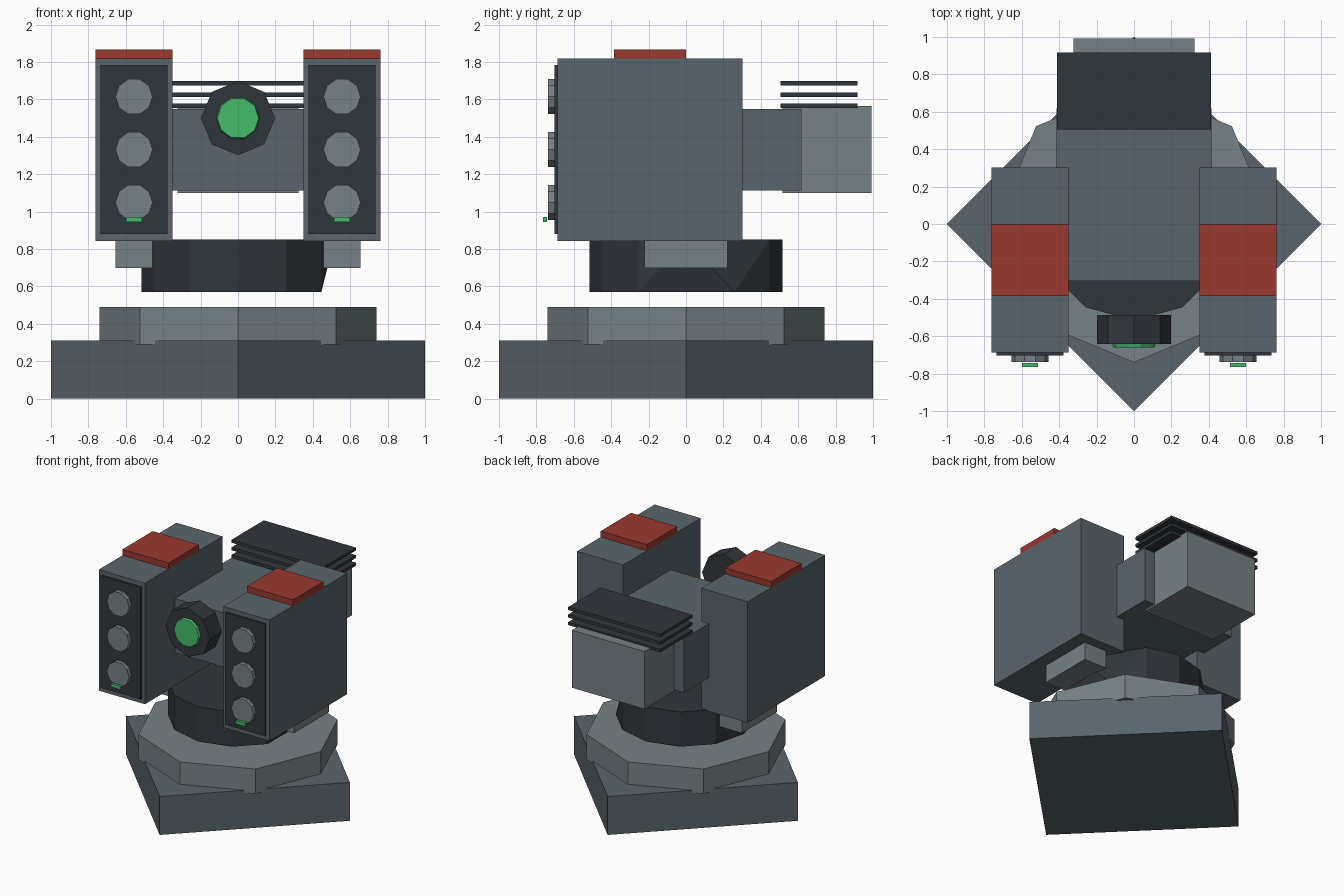
import bpy, bmesh, math
from mathutils import Matrix

if "Cube" in bpy.data.objects:
    bpy.data.objects.remove(bpy.data.objects["Cube"])


def material(name, rgb):
    m = bpy.data.materials.new(name)
    m.diffuse_color = (*rgb, 1)
    m.use_nodes = True
    m.node_tree.nodes["Principled BSDF"].inputs["Base Color"].default_value = m.diffuse_color
    return m


MID = material("steel_mid", (0.10, 0.13, 0.15))
LIGHT = material("steel_light", (0.18, 0.22, 0.24))
DARK = material("steel_dark", (0.03, 0.037, 0.045))
RED = material("red_paint", (0.32, 0.04, 0.03))
GREEN = material("green_glow", (0.06, 0.50, 0.15))


def finish(name, bm, mat):
    bmesh.ops.recalc_face_normals(bm, faces=bm.faces)
    me = bpy.data.meshes.new(name)
    bm.to_mesh(me)
    bm.free()
    me.materials.append(mat)
    ob = bpy.data.objects.new(name, me)
    bpy.context.collection.objects.link(ob)
    return ob


def box(name, x, y, z, mat):
    """Box from (min, max) ranges on each axis."""
    bm = bmesh.new()
    size = [r[1] - r[0] for r in (x, y, z)]
    mid = [sum(r) / 2 for r in (x, y, z)]
    bmesh.ops.create_cube(bm, size=1, matrix=Matrix.Translation(mid) @ Matrix.Diagonal((*size, 1)))
    return finish(name, bm, mat)


def prism(sides, r1, r2, lo, hi):
    """Upright prism around z with its first corner on +x."""
    bm = bmesh.new()
    rings = []
    for r, z in ((r1, lo), (r2, hi)):
        rings.append([bm.verts.new((r * math.cos(math.tau * i / sides),
                                    r * math.sin(math.tau * i / sides), z)) for i in range(sides)])
    for ring in rings:
        bm.faces.new(ring)
    for i in range(sides):
        j = (i + 1) % sides
        bm.faces.new((rings[0][i], rings[0][j], rings[1][j], rings[1][i]))
    return bm


def front_disc(name, sides, r1, r2, x, z, y_back, y_front, mat):
    """Prism whose axis points to the front (-y)."""
    bm = prism(sides, r1, r2, 0, y_back - y_front)
    bm.transform(Matrix.Translation((x, y_back, z)) @ Matrix.Rotation(math.pi / 2, 4, 'X'))
    return finish(name, bm, mat)


# Base: square plinth turned 45 degrees, octagonal ring on top
finish("base_plinth", prism(4, 1, 1, 0, 0.31), MID)
finish("base_ring", prism(8, 0.74, 0.74, 0.29, 0.49), LIGHT)

# Swivel collar: twelve sides, two corners chipped away on the right
bm = prism(12, 0.515, 0.515, 0.57, 0.85)
bm.verts.ensure_lookup_table()
bmesh.ops.delete(bm, geom=[bm.verts[0], bm.verts[13]], context='VERTS')
bmesh.ops.delete(bm, geom=bm.faces[:] + bm.edges[:], context='EDGES_FACES')
bmesh.ops.convex_hull(bm, input=bm.verts[:])
bmesh.ops.dissolve_limit(bm, angle_limit=0.01, verts=bm.verts[:], edges=bm.edges[:])
finish("swivel_collar", bm, DARK)

# Central body and rear power housing
box("body", (-0.415, 0.415), (-0.305, 0.617), (1.113, 1.55), MID)
box("rear_housing", (-0.323, 0.323), (0.515, 0.993), (1.10, 1.565), LIGHT)

# Cooling fins over the rear housing
for i in range(3):
    z = 1.553 + 0.061 * i
    box("cooling_fin", (-0.411, 0.411), (0.505, 0.916), (z, z + 0.024), DARK)

# Sensor eye
front_disc("sensor_housing", 8, 0.198, 0.198, 0, 1.5, -0.487, -0.642, DARK)
front_disc("sensor_lens", 10, 0.12, 0.11, 0, 1.5, -0.63, -0.66, GREEN)

# Launcher pods, mirrored left and right
for s in (-1, 1):
    cx = 0.556 * s

    def across(half):
        return (cx - half, cx + half)

    box("pod", across(0.206), (-0.688, 0.302), (0.843, 1.82), MID)
    box("pod_mount", across(0.1), (-0.223, 0.223), (0.70, 0.86), LIGHT)
    box("pod_top_plate", across(0.206), (-0.386, 0.0), (1.815, 1.868), RED)
    box("pod_face_plate", across(0.178), (-0.704, -0.68), (0.88, 1.785), DARK)
    for z in (1.049, 1.332, 1.615):
        front_disc("tube_cap", 10, 0.099, 0.099, cx, z, -0.69, -0.738, LIGHT)
    box("status_light", across(0.042), (-0.764, -0.744), (0.945, 0.972), GREEN)
